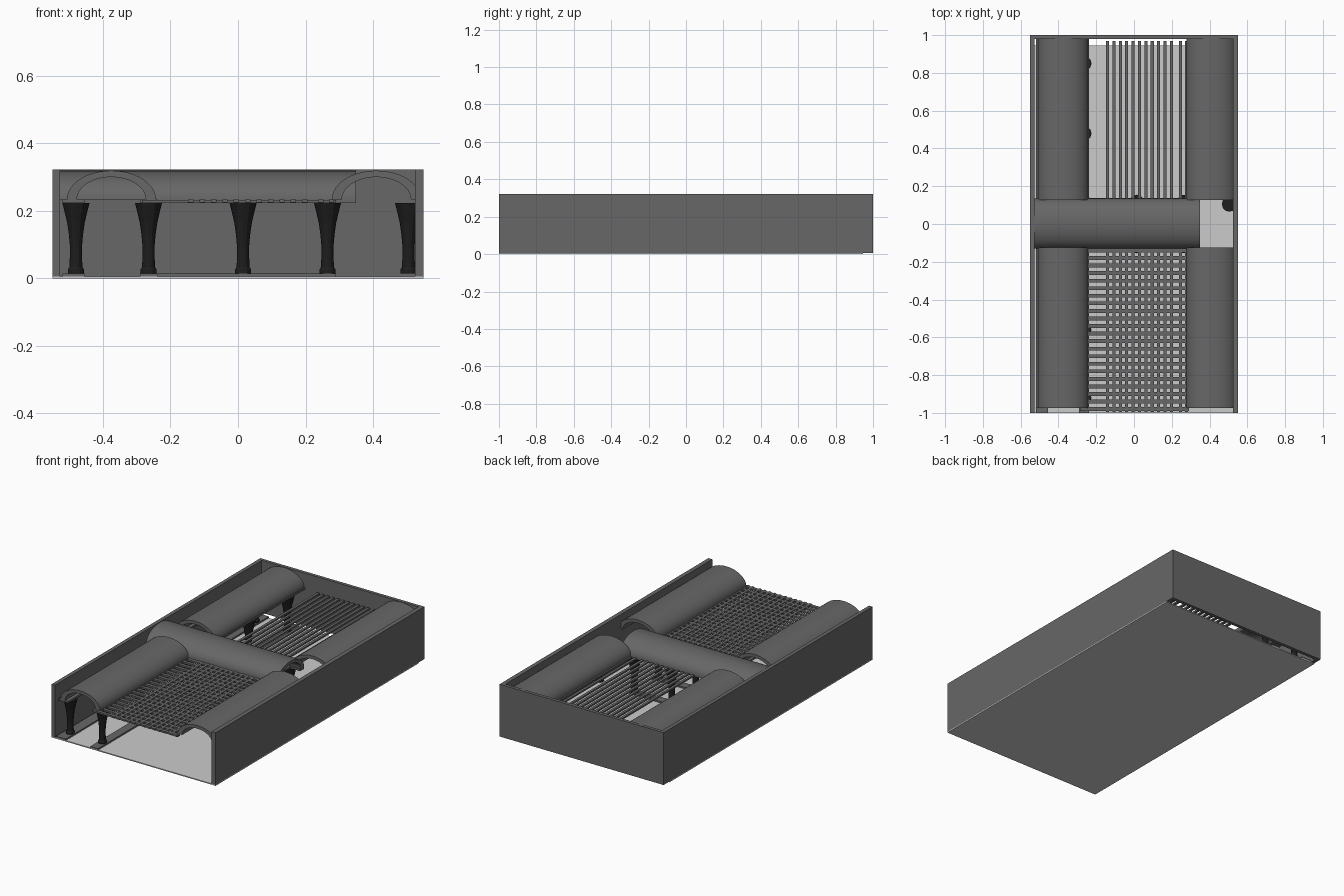
import bpy, bmesh, math
from mathutils import Vector

cube = bpy.data.objects.get("Cube")
if cube:
    bpy.data.objects.remove(cube, do_unlink=True)


def material(name, value):
    m = bpy.data.materials.new(name)
    m.use_nodes = True
    colour = (value, value, value, 1)
    m.diffuse_color = colour
    bsdf = next(n for n in m.node_tree.nodes if n.type == 'BSDF_PRINCIPLED')
    bsdf.inputs["Base Color"].default_value = colour
    bsdf.inputs["Roughness"].default_value = 0.8
    return m


GREY = material("dark grey", 0.135)
LIGHT = material("light grey", 0.6)
BLACK = material("near black", 0.013)


def finish(name, bm, mat, smooth=False):
    bmesh.ops.recalc_face_normals(bm, faces=bm.faces)
    mesh = bpy.data.meshes.new(name)
    bm.to_mesh(mesh)
    bm.free()
    mesh.materials.append(mat)
    ob = bpy.data.objects.new(name, mesh)
    bpy.context.collection.objects.link(ob)
    if smooth:
        bpy.ops.object.select_all(action='DESELECT')
        ob.select_set(True)
        bpy.context.view_layer.objects.active = ob
        bpy.ops.object.shade_smooth_by_angle(angle=math.radians(35))
    return ob


def box(name, xs, ys, zs, mat=GREY):
    bm = bmesh.new()
    bmesh.ops.create_cube(bm, size=1)
    for v in bm.verts:
        v.co = Vector([(a + b) / 2 + c * (b - a)
                       for c, (a, b) in zip(v.co, (xs, ys, zs))])
    return finish(name, bm, mat)


def vault(name, centre, start, end, along_x=False):
    """Hollow half-elliptical shell swept in a straight line."""
    steps, base = 24, 0.234
    angles = [math.pi * i / steps for i in range(steps + 1)]
    outline = [(0.132 * math.cos(a), 0.085 * math.sin(a)) for a in angles]
    outline += [(0.102 * math.cos(a), 0.066 * math.sin(a)) for a in reversed(angles)]
    bm = bmesh.new()
    rings = []
    for t in (start, end):
        rings.append([bm.verts.new((t, centre + u, base + w) if along_x
                                   else (centre + u, t, base + w)) for u, w in outline])
    n = len(outline)
    a, b = rings
    for i in range(n):
        j = (i + 1) % n
        bm.faces.new((a[i], a[j], b[j], b[i]))
    # End rims as strips of quads
    for ring in rings:
        for i in range(steps):
            bm.faces.new((ring[i], ring[i + 1], ring[n - 2 - i], ring[n - 1 - i]))
    return finish(name, bm, GREY, True)


def column(name, x, y):
    """Flared column turned from a side profile."""
    profile = [(0.024, 0.014), (0.024, 0.026), (0.019, 0.034), (0.0175, 0.09),
               (0.021, 0.13), (0.026, 0.165), (0.033, 0.195), (0.04, 0.223)]
    sides = 12
    bm = bmesh.new()
    rings = [[bm.verts.new((x + r * math.cos(math.tau * k / sides),
                            y + r * math.sin(math.tau * k / sides), z))
              for k in range(sides)] for r, z in profile]
    for low, high in zip(rings, rings[1:]):
        for k in range(sides):
            m = (k + 1) % sides
            bm.faces.new((low[k], low[m], high[m], high[k]))
    bm.faces.new(rings[0])
    bm.faces.new(rings[-1])
    return finish(name, bm, BLACK)


# Floor and enclosing walls, open at the front
box("floor", (-0.55, 0.55), (-1, 0.945), (0, 0.006), LIGHT)
WALL_Z = (0.005, 0.322)
box("right_wall", (-0.55, -0.527), (-1, 1), WALL_Z)
box("left_wall", (0.524, 0.55), (-1, 1), WALL_Z)
box("back_wall", (-0.527, 0.524), (0.98, 1), WALL_Z)

# Barrel vaults
for label, cx in (("right", -0.375), ("left", 0.41)):
    vault(label + "_front_vault", cx, -0.975, -0.125)
    vault(label + "_back_vault", cx, 0.128, 0.98)
vault("cross_vault", 0.002, -0.528, 0.35, True)

# Plinths on the floor and lintels under the vaults
PLINTH, LINTEL = (0.006, 0.015), (0.223, 0.234)
for label, xs in (("outer", (-0.52, -0.455)), ("inner", (-0.29, -0.238))):
    box(label + "_plinth", xs, (-1, 0.945), PLINTH)
    box(label + "_lintel", xs, (-0.975, 0.98), LINTEL)
for label, cy in (("front", -0.113), ("back", 0.113)):
    box(label + "_cross_plinth", (-0.238, 0.29), (cy - 0.025, cy + 0.025), PLINTH)
    box(label + "_cross_lintel", (-0.238, 0.35), (cy - 0.018, cy + 0.018), LINTEL)

# Columns
for x in (-0.48, -0.265):
    for y in (-0.92, -0.56, -0.113, 0.113, 0.48, 0.85):
        column("colonnade_column", x, y)
for x in (0.015, 0.265):
    for y in (-0.115, 0.115):
        column("crossing_column", x, y)
column("corner_column", 0.505, 0.105)

# Pergola slats: lengthwise over the whole court, crosswise in the front half
for x in [-0.14 + 0.0338 * i for i in range(11)] + [0.245, 0.277]:
    box("long_slat", (x - 0.008, x + 0.008), (-0.995, 0.97), (0.224, 0.2335))
for i in range(22):
    y = -0.98 + 0.04 * i
    box("cross_slat", (-0.285, 0.29), (y - 0.01, y + 0.01), (0.2225, 0.2325))
